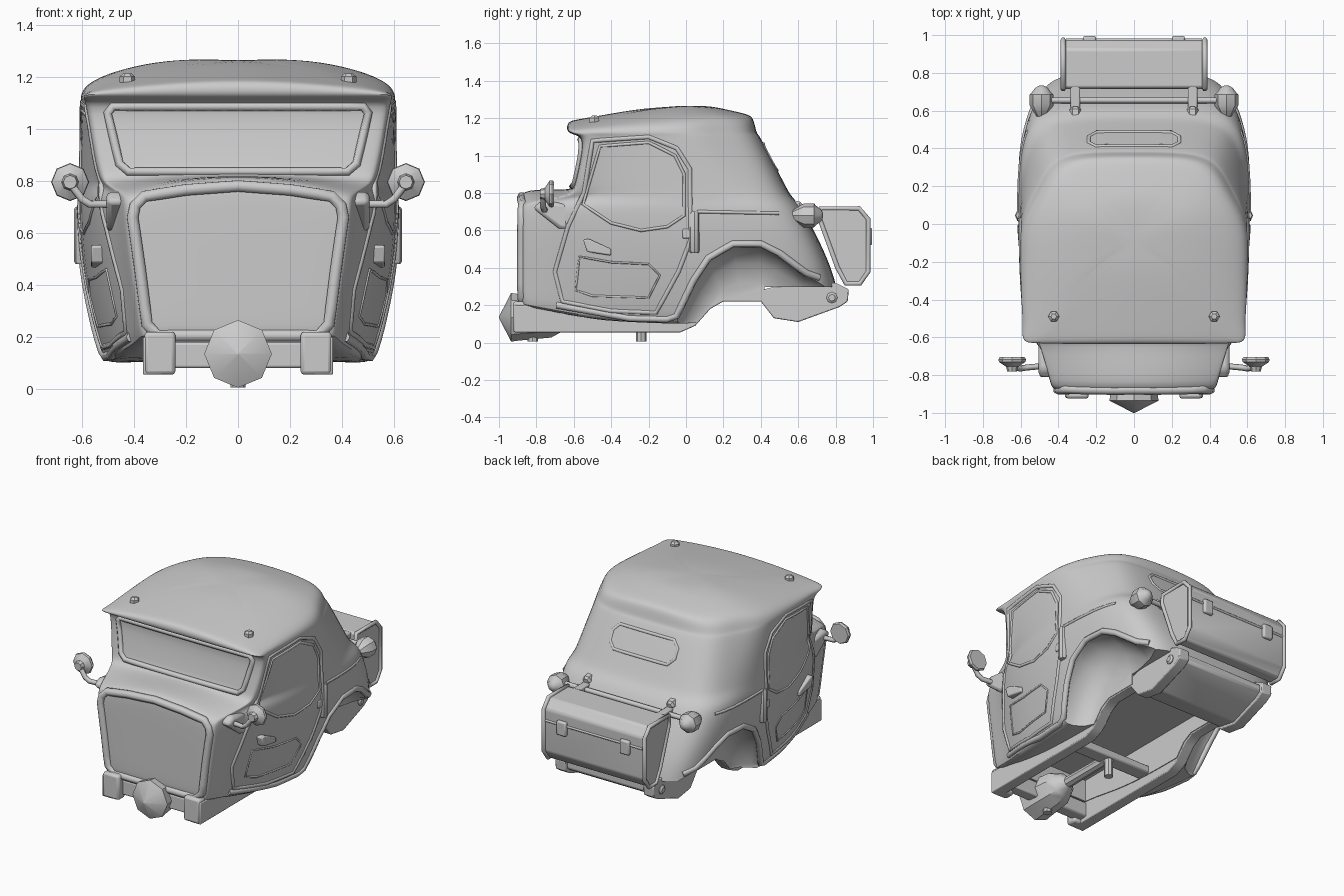
import bpy, bmesh, math
from mathutils import Vector
from mathutils.bvhtree import BVHTree

if "Cube" in bpy.data.objects:
    bpy.data.objects.remove(bpy.data.objects["Cube"])


def add_object(name, bm):
    bmesh.ops.recalc_face_normals(bm, faces=bm.faces)
    me = bpy.data.meshes.new(name)
    bm.to_mesh(me)
    bm.free()
    ob = bpy.data.objects.new(name, me)
    bpy.context.collection.objects.link(ob)
    return ob


def loft(name, loops, both=False):
    """Skin equal-length closed loops and cap both ends."""
    bm = bmesh.new()
    loops = [[bm.verts.new(p) for p in loop] for loop in loops]
    n = len(loops[0])
    for a, b in zip(loops, loops[1:]):
        for k in range(n):
            bm.faces.new((a[k], a[(k + 1) % n], b[(k + 1) % n], b[k]))
    bm.faces.new(loops[0][::-1])
    bm.faces.new(loops[-1])
    ob = add_object(name, bm)
    if both:
        ob.modifiers.new("mirror", 'MIRROR')
    return ob


def prism(name, pts, x0, x1, bevel=0.0, both=False):
    """Extrude a (y, z) profile from x0 to x1."""
    ob = loft(name, [[(x, y, z) for y, z in pts] for x in (x0, x1)])
    if bevel:
        m = ob.modifiers.new("bevel", 'BEVEL')
        m.width, m.segments = bevel, 2
    if both:
        ob.modifiers.new("mirror", 'MIRROR')
    return ob


def box(name, lo, hi, bevel=0.0, both=False):
    pts = [(lo[1], lo[2]), (hi[1], lo[2]), (hi[1], hi[2]), (lo[1], hi[2])]
    return prism(name, pts, lo[0], hi[0], bevel, both)


def turned(name, start, axis, rings, n=10, both=False):
    """Rings (distance, radius) around an axis, closed at both ends."""
    rot = Vector(axis).to_track_quat('Z', 'Y')
    return loft(name, [[Vector(start) + rot @ Vector((
        r * math.cos(math.tau * k / n), r * math.sin(math.tau * k / n), d))
        for k in range(n)] for d, r in rings], both)


def tube(name, pts, r, closed=False, both=False):
    cu = bpy.data.curves.new(name, 'CURVE')
    cu.dimensions = '3D'
    cu.bevel_depth, cu.bevel_resolution, cu.use_fill_caps = r, 1, True
    for s in ((1, -1) if both else (1,)):
        sp = cu.splines.new('POLY')
        sp.points.add(len(pts) - 1)
        sp.use_cyclic_u = closed
        for p, c in zip(sp.points, pts):
            p.co = (c[0] * s, c[1], c[2], 1)
    ob = bpy.data.objects.new(name, cu)
    bpy.context.collection.objects.link(ob)
    return ob


# Body: stacked plan outlines, one per height
def roof_height(x, y):
    line = [(-.7, 1.175), (-.25, 1.252), (.05, 1.283), (.34, 1.222), (.5, 1.1)]
    drop = .035 + .05 * min(1, max(0, (y + .6) / .5))
    for (a, za), (b, zb) in zip(line, line[1:]):
        if y <= b:
            return (za + (zb - za) * (y - a) / (b - a)
                    - drop * (abs(x) / .6) ** 4 - .035 * abs(x))
    return 1.1


def outline(f, wf, wm, b, wb, cr):
    span = b - cr - f
    d = wm - wf
    half = [(wf * .5, f), (wf - .03, f + .004), (wf, f + .012), (wf + .01, f + .04),
            (wf + .25 * d, f + .13 * span), (wf + .65 * d, f + .25 * span),
            (wm, f + .5 * span), (wm + .005, f + .8 * span), (wb + .02, b - cr),
            (wb - .25 * cr, b - .25 * cr), (wb - cr, b)]
    return [(0, f)] + half + [(0, b)] + [(-x, y) for x, y in half[::-1]]


levels = [  # z, front, front width, mid width, back, back width, crown
    (.09, -.87, .36, .50, .84, .47, 0), (.105, -.885, .37, .525, .84, .48, 0),
    (.35, -.885, .39, .58, .80, .53, 0), (.55, -.885, .42, .605, .71, .57, 0),
    (.70, -.885, .435, .612, .63, .58, .075), (.745, -.875, .43, .607, .60, .57, .085),
    (.785, -.61, .51, .605, .56, .55, .03), (.84, -.60, .535, .603, .53, .54, 0),
    (1.095, -.54, .575, .60, .40, .50, 0), (1.112, -.60, .583, .602, .385, .495, 0),
    (1.127, -.64, .585, .604, .375, .49, 0), (None, -.635, .562, .585, .36, .465, 0),
    (None, -.59, .46, .48, .33, .38, 0), (None, -.38, .3, .32, .2, .28, 0),
    (None, -.2, .15, .16, .1, .13, 0)]
loops = []
for z0, f, wf, wm, b, wb, crown in levels:
    loop = []
    for x, y in outline(f, wf, wm, b, wb, .2 if b > .2 else .1):
        z = roof_height(x, y) if z0 is None else z0
        if y < -.5:
            z += crown * max(0, 1 - (x / .45) ** 2)
        if z0 and z0 < .2:
            z += max(0, -.4 - y) * .2
        loop.append((x, y, z))
    loops.append(loop)
body = loft("cab_body", loops)
body.modifiers.new("smooth", 'SUBSURF').levels = 2
surface = BVHTree.FromObject(body, bpy.context.evaluated_depsgraph_get())


def trim(name, pts, side, r, closed=False, both=False, lift=0.0):
    """Lay a tube on the body; points are (y, z) on the side, (x, z) front or back."""
    out = []
    path = pts + pts[:1] if closed else pts
    for (a, b), (c, d) in zip(path, path[1:]):
        n = max(1, round(math.hypot(c - a, d - b) / .06))
        for i in range(n):
            u, v = a + (c - a) * i / n, b + (d - b) * i / n
            o, w = {'side': ((2, u, v), (-1, 0, 0)), 'front': ((u, -2, v), (0, 1, 0)),
                    'back': ((u, 2, v), (0, -1, 0))}[side]
            hit = surface.ray_cast(Vector(o), Vector(w))
            if hit[0]:
                out.append(hit[0] - Vector(w) * lift)
    return tube(name, out, r, closed, both)


# Domed wheel arches and hollow underside
arch = [(-.05, .13), (.04, .32), (.12, .44), (.25, .515), (.4, .515),
        (.5, .465), (.64, .36), (.78, .31)]
cut_arch = arch + [(1.0, .29), (1.0, -.1), (-.05, -.1)]
cutters = []
for s in (1, -1):
    cutters.append(loft("arch_cutter", [
        [(s * x, .4 + (y - .4) * k, .1 + (z - .1) * h) for y, z in cut_arch]
        for x, k, h in ((.9, 1, 1), (.53, 1, 1), (.46, .96, .93), (.40, .88, .78), (.368, .75, .52))]))
cutters += [box("tail_cutter", (-.9, .42, -.2), (.9, 1.1, .297)),
            box("floor_cutter", (-.285, -.8, -.2), (.285, .6, .33)),
            prism("sill_cutter", [(-.02, .06), (.055, .10), (.13, .19), (.2, .227), (.44, .227),
                                  (.44, -.25), (-.02, -.25)], -.95, .95)]
for c in cutters:
    m = body.modifiers.new("cut", 'BOOLEAN')
    m.object, m.operation, m.solver = c, 'DIFFERENCE', 'EXACT'
    c.hide_render = True
dg = bpy.context.evaluated_depsgraph_get()
baked = bpy.data.meshes.new_from_object(body.evaluated_get(dg))
body.modifiers.clear()
body.data = baked
for c in cutters:
    bpy.data.objects.remove(c)

# Trims on the body
trim("arch_lip", [(-.69, .2), (-.3, .13), (-.1, .125)] + [(y, z + .012) for y, z in arch],
     'side', .02, both=True, lift=-.006)
trim("belt_trim", [(.06, .70), (.3, .695), (.56, .69)], 'side', .01, both=True, lift=-.002)
trim("door_frame", [(-.5, 1.08), (-.2, 1.1), (-.05, 1.04), (.02, .93), (.025, .55),
     (-.04, .38), (-.16, .16), (-.4, .17), (-.66, .22), (-.7, .38), (-.63, .62), (-.545, .8)],
     'side', .014, True, True, -.005)
trim("side_window", [(-.46, 1.05), (-.2, 1.07), (-.06, 1.0), (-.01, .9), (-.01, .68),
     (-.1, .62), (-.24, .6), (-.4, .64), (-.55, .74)], 'side', .009, True, True, -.002)
trim("door_panel", [(-.57, .46), (-.4, .43), (-.2, .42), (-.14, .36), (-.2, .24), (-.5, .25),
     (-.59, .28)], 'side', .006, True, True)
front = [(.31, .205), (.35, .25), (.375, .45), (.405, .66), (.395, .705), (.36, .74), (.2, .765)]
trim("front_panel_frame", front + [(0, .78)] + [(-x, z) for x, z in front[::-1]],
     'front', .025, True)
glass = [(.42, .835), (.455, .865), (.5, 1.06), (.48, 1.085)]
trim("windshield_frame", glass + [(-x, z) for x, z in glass[::-1]], 'front', .018, True)
rear = [(.2, .92), (.24, .96), (.24, 1.02), (.2, 1.06)]
trim("rear_window", rear + [(-x, z) for x, z in rear[::-1]], 'back', .012, True, lift=-.005)

# Door hardware and roof studs
turned("door_hinge", (.602, .045, .48), (0, 0, 1), [(0, .022), (.01, .028), (.21, .028), (.22, .022)], 8, True)
box("hinge_knob", (.58, -.02, .555), (.612, .03, .61), .01, True)
prism("door_handle", [(-.55, .55), (-.52, .555), (-.4, .50), (-.4, .465), (-.53, .485)], .51, .565, .008, True)
turned("roof_stud", (.425, -.49, 1.165), (0, 0, 1), [(0, .03), (.035, .03), (.048, .015)], 6, True)

# Mirrors on bent arms
prism("mirror_bracket", [(-.82, .72), (-.77, .76), (-.62, .74), (-.63, .6), (-.68, .61)], .43, .505, .02, True)
tube("mirror_arm", [(.46, -.75, .71), (.57, -.76, .71), (.60, -.765, .73), (.645, -.76, .79)], .016, both=True)
turned("mirror", (.645, -.705, .795), (0, -1, 0), [(0, .066), (.012, .073), (.025, .07), (.05, .033), (.075, .026)], 8, True)

# Chassis rails, tail drum and crossbars
prism("chassis_rail", [(-.92, .055), (-.92, .2), (-.6, .2), (0, .16), (.1, .25), (.4, .28),
      (.48, .3), (.8, .32), (.87, .285), (.865, .22), (.82, .19), (.6, .11), (.47, .13),
      (.4, .22), (.2, .22), (.13, .18), (.05, .09), (-.03, .055)], .29, .365, .006, True)
box("rail_cap", (.24, -.925, .055), (.36, -.85, .22), .015, True)
prism("tail_drum", [(.46, .15), (.6, .125), (.8, .2), (.845, .23), (.845, .28), (.78, .305),
      (.45, .29)], -.3, .3, .012)
turned("tail_bolt", (.35, .78, .24), (1, 0, 0), [(0, .03), (.02, .03), (.03, .018)], 8, True)
box("front_crossbar", (-.3, -.88, .08), (.3, -.8, .18), .01)
box("middle_crossbar", (-.3, -.3, .12), (.3, -.2, .17), .01)

# Nose cone with shaft
turned("nose_cone", (0, -1, .135), (0, 1, 0),
       [(0, .004), (.065, .13), (.1, .125), (.28, .108), (.33, .08), (.38, .035), (.78, .03)], 8)
for y in (-.82, -.24):
    turned("shaft_stud", (0, y, .005), (0, 0, 1), [(0, .028), (.12, .028)], 8)

# Rear luggage trunk
case = [(.72, .718), (.925, .718), (.975, .66), (.975, .38), (.93, .315), (.855, .315), (.81, .4), (.715, .66)]
prism("trunk_case", case, -.375, .375, .012)
tube("trunk_rim", [(.375, y, z) for y, z in case], .014, True, True)
tube("trunk_lid_seam", [(-.36, .975, .585), (.36, .975, .585)], .008)
box("trunk_latch", (.2, .965, .52), (.27, .995, .615), .01, True)

# Tail lamps and luggage bracket
turned("tail_lamp", (.49, .56, .68), (0, 1, 0),
       [(0, .018), (.03, .04), (.07, .064), (.125, .064), (.135, .052), (.16, .034), (.173, .012)], 8, True)
tube("lamp_bar", [(-.48, .655, .69), (.48, .655, .69)], .016)
turned("bracket_stud", (.31, .555, .735), (0, 1, -.2), [(0, .02), (.01, .033), (.05, .033), (.065, .02)], 6, True)
box("trunk_bracket", (.285, .57, .675), (.335, .74, .715), .008, True)

# Smooth shading with sharp edges kept
for ob in bpy.context.scene.objects:
    ob.select_set(ob.type == 'MESH')
bpy.context.view_layer.objects.active = body
bpy.ops.object.shade_smooth_by_angle(angle=math.radians(35))
